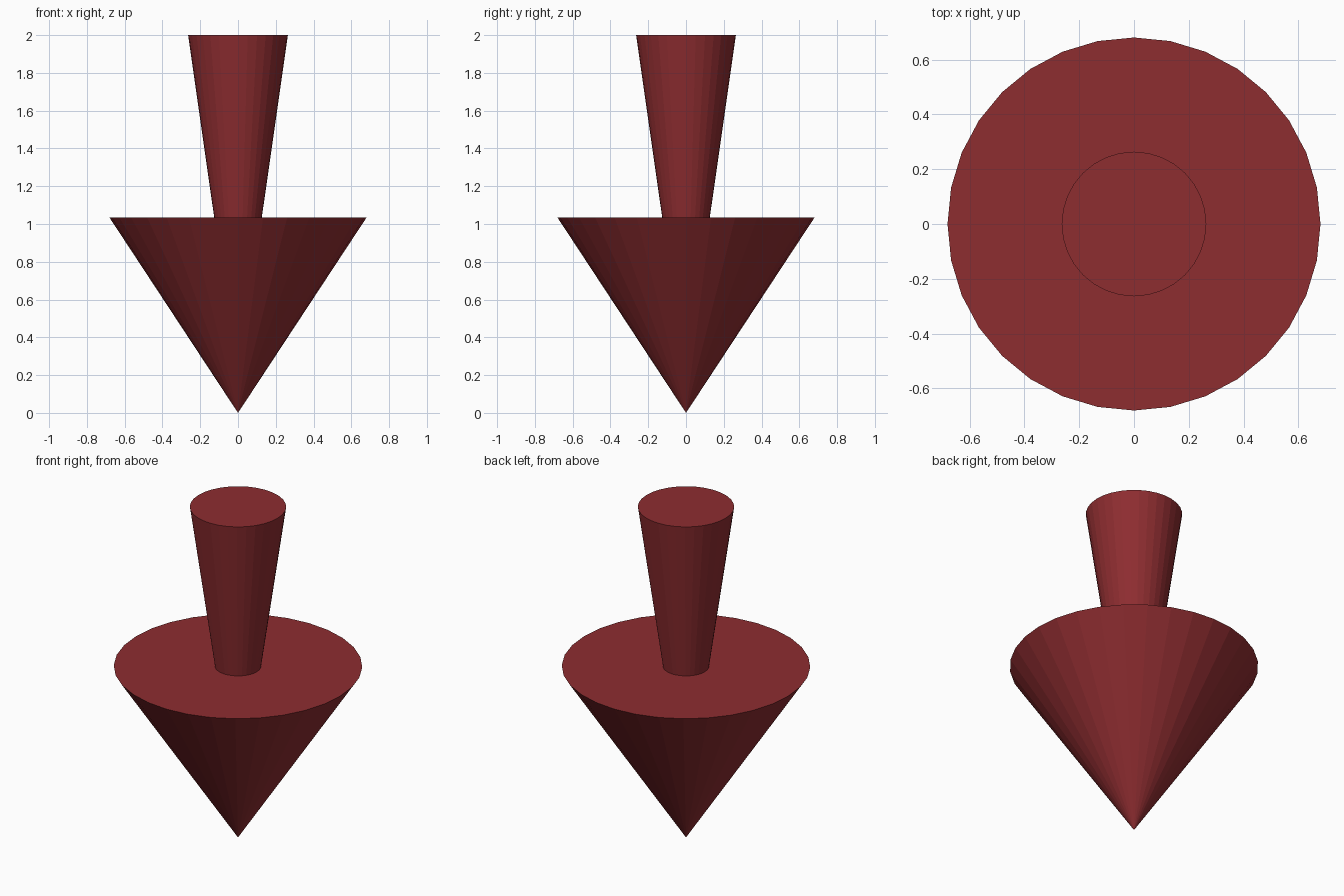
import bpy

if "Cube" in bpy.data.objects:
    bpy.data.objects.remove(bpy.data.objects["Cube"])

SIDES = 32
red = bpy.data.materials.new("dark_red")
red.diffuse_color = (0.27, 0.026, 0.03, 1)
red.use_nodes = True
red.node_tree.nodes["Principled BSDF"].inputs["Base Color"].default_value = red.diffuse_color


def tapered(name, r_low, r_high, z_low, z_high):
    """Flat-shaded cone or truncated cone between two heights."""
    bpy.ops.mesh.primitive_cone_add(
        vertices=SIDES, radius1=r_low, radius2=r_high,
        depth=z_high - z_low, location=(0, 0, (z_low + z_high) / 2))
    ob = bpy.context.object
    ob.name = name
    ob.data.materials.append(red)
    return ob


# Arrow head pointing down
tapered("arrow_head", 0, 0.681, 0, 1.035)
# Shaft widening towards the top
tapered("arrow_shaft", 0.126, 0.264, 1.035, 2)
